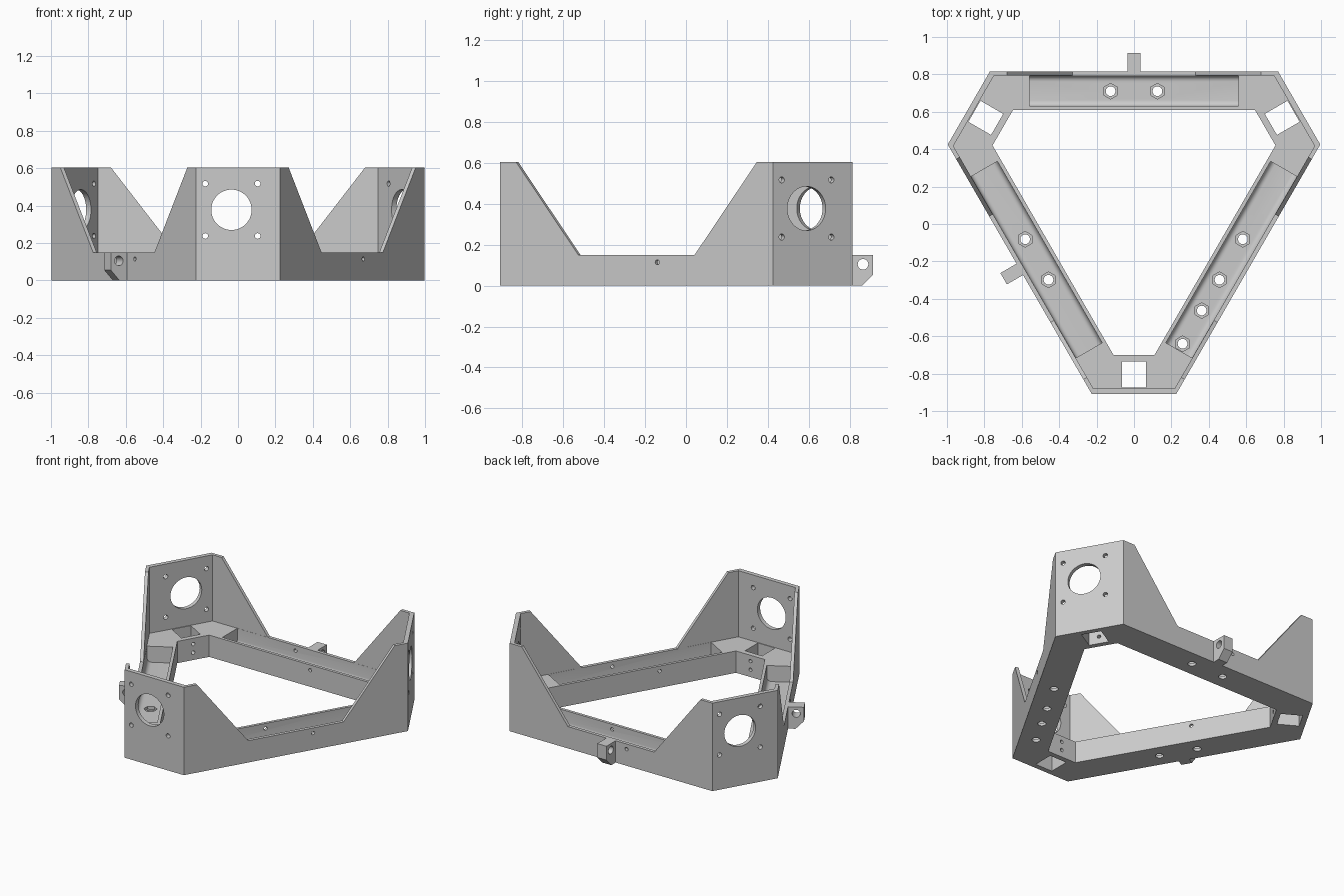
import bpy, bmesh
from math import cos, sin, pi, radians, sqrt
from mathutils import Matrix, Vector

if "Cube" in bpy.data.objects:
    bpy.data.objects.remove(bpy.data.objects["Cube"])

grey = bpy.data.materials.new("plain grey")
grey.use_nodes = True
COLOUR = (0.6, 0.6, 0.6, 1)
grey.diffuse_color = COLOUR
grey.node_tree.nodes["Principled BSDF"].inputs["Base Color"].default_value = COLOUR

# Extrusion directions: profile (x,y) up z, profile (y,z) along x, profile (x,z) along -y
UP = Matrix.Identity(4)
ALONG_X = Matrix(((0, 0, 1, 0), (1, 0, 0, 0), (0, 1, 0, 0), (0, 0, 0, 1)))
ALONG_Y = Matrix(((1, 0, 0, 0), (0, 0, -1, 0), (0, 1, 0, 0), (0, 0, 0, 1)))
CENTRE = Matrix.Translation((0, 0.11, 0))
SIDES = [CENTRE @ Matrix.Rotation(radians(120 * k), 4, 'Z') for k in range(3)]  # back, left, right

LONG, SHORT = 0.705, 1.02       # distance of long and short walls from the centre
TALL, BEAM, FLOOR = 0.605, 0.15, 0.04


def prism(name, pts, lo, hi, matrix):
    bm = bmesh.new()
    bottom = [bm.verts.new((u, v, lo)) for u, v in pts]
    top = [bm.verts.new((u, v, hi)) for u, v in pts]
    bm.faces.new(bottom[::-1])
    bm.faces.new(top)
    for i in range(len(pts)):
        j = (i + 1) % len(pts)
        bm.faces.new((bottom[i], bottom[j], top[j], top[i]))
    bmesh.ops.transform(bm, matrix=matrix, verts=bm.verts)
    bmesh.ops.recalc_face_normals(bm, faces=bm.faces)
    mesh = bpy.data.meshes.new(name)
    bm.to_mesh(mesh)
    bm.free()
    mesh.materials.append(grey)
    ob = bpy.data.objects.new(name, mesh)
    bpy.context.scene.collection.objects.link(ob)
    return ob


def circle(x, y, r, n=24, turn=0):
    return [(x + r * cos(turn + 2 * pi * i / n), y + r * sin(turn + 2 * pi * i / n)) for i in range(n)]


def rect(x0, x1, y0, y1):
    return [(x0, y0), (x1, y0), (x1, y1), (x0, y1)]


def hexagon(a, b):
    half = (b - a / 2) * 2 / sqrt(3)
    pts = []
    for k in range(3):
        r = Matrix.Rotation(radians(120 * k), 2)
        pts += [tuple(r @ Vector((s * half, a))) for s in (1, -1)]
    return pts


def carve(ob, cutters):
    for c in cutters:
        c.hide_render = True
        m = ob.modifiers.new("cut", 'BOOLEAN')
        m.operation, m.solver, m.object = 'DIFFERENCE', 'EXACT', c
    deps = bpy.context.evaluated_depsgraph_get()
    mesh = bpy.data.meshes.new_from_object(ob.evaluated_get(deps))
    ob.modifiers.clear()
    ob.data = mesh
    for c in cutters:
        bpy.data.objects.remove(c)
    bpy.ops.object.select_all(action='DESELECT')
    ob.select_set(True)
    bpy.context.view_layer.objects.active = ob
    bpy.ops.object.shade_smooth_by_angle(angle=radians(30))


# Frame: six-sided prism hollowed above the beams, with an open middle
frame = prism("frame", hexagon(LONG, SHORT), 0, TALL, CENTRE)
cuts = [prism("cavity", hexagon(LONG - 0.022, SHORT - 0.03), BEAM, 1, CENTRE),
        prism("middle", hexagon(0.5, 0.81), -0.1, 0.4, CENTRE)]

# Channel section with rounded lower corners
inner, outer, fillet = 0.52, LONG - 0.023, 0.03
arc = [i * pi / 12 for i in range(7)]
channel = [(inner, 0.2)]
channel += [(inner + fillet * (1 - cos(t)), FLOOR + fillet * (1 - sin(t))) for t in arc]
channel += [(outer - fillet * (1 - sin(t)), FLOOR + fillet * (1 - cos(t))) for t in arc]
channel += [(outer, 0.2)]

for k, side in enumerate(SIDES):
    along, across = side @ ALONG_X, side @ ALONG_Y
    # Sloping gap in the long wall
    slope = (0.68 - 0.328) / (TALL - BEAM)
    wide = 0.68 + slope * 0.1
    gap = [(-0.328, BEAM), (0.328, BEAM), (wide, TALL + 0.1), (-wide, TALL + 0.1)]
    cuts.append(prism("gap", gap, -0.8, -0.6, across))
    cuts.append(prism("channel", channel, -0.56, 0.56, along))
    # Bolt holes with hexagonal nut pockets in the channel floor
    for x in (-0.125, 0.125) + ((0.315, 0.52) if k == 2 else ()):
        cuts.append(prism("bolt", circle(x, 0.6, 0.026), -0.1, 0.1, side))
        cuts.append(prism("nut", circle(x, 0.6, 0.042, 6, pi / 6), 0.02, 0.1, side))
    # Small cross holes through outer and inner beam walls
    cuts.append(prism("outer_hole", circle(-0.118, 0.115, 0.012, 16), -0.75, -0.65, across))
    cuts.append(prism("inner_hole", circle(0.122, 0.115, 0.012, 16), -0.55, -0.48, across))
    # Corner well and its two small holes
    cuts.append(prism("well", rect(-0.065, 0.065, -0.985, -0.845), -0.1, 0.3, side))
    for z in (0.05, 0.11):
        cuts.append(prism("well_hole", circle(0, z, 0.012, 16), 0.78, 0.87, across))
    # Round opening and four screw holes in the short wall
    cuts.append(prism("opening", circle(-0.035, 0.378, 0.108, 48), 0.95, 1.1, across))
    for sx in (-0.14, 0.14):
        for sz in (-0.14, 0.14):
            cuts.append(prism("screw", circle(-0.035 + sx, 0.378 + sz, 0.015, 16), 0.95, 1.1, across))
carve(frame, cuts)

# Pierced lugs on the back and right-hand beams
lug_profile = [(0.695, 0), (0.752, 0), (0.805, 0.055), (0.805, BEAM), (0.695, BEAM)]
for name, side in (("back_lug", SIDES[0]), ("right_lug", SIDES[1])):
    lug = prism(name, lug_profile, -0.035, 0.035, side @ ALONG_X)
    carve(lug, [prism("lug_hole", circle(0.756, 0.105, 0.026), -0.1, 0.1, side @ ALONG_X)])
